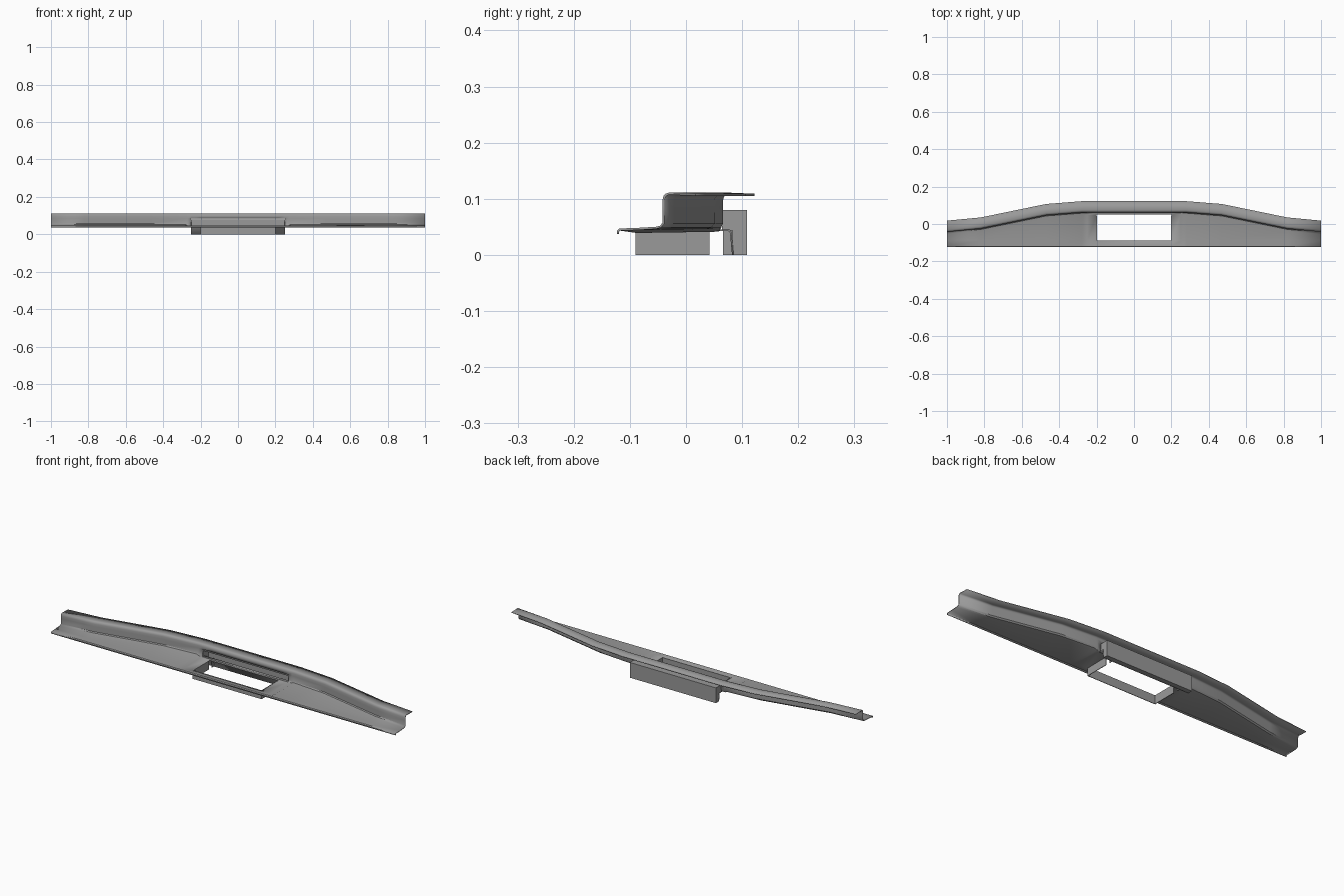
import bpy
import bmesh

if "Cube" in bpy.data.objects:
    bpy.data.objects.remove(bpy.data.objects["Cube"], do_unlink=True)

# one plain metal colour
steel = bpy.data.materials.new("grey_steel")
steel.use_nodes = True
colour = (0.32, 0.32, 0.32, 1)
steel.diffuse_color = colour
steel.node_tree.nodes["Principled BSDF"].inputs["Base Color"].default_value = colour


def finish(name, bm, thickness=0.0):
    mesh = bpy.data.meshes.new(name)
    bm.to_mesh(mesh)
    bm.free()
    mesh.materials.append(steel)
    obj = bpy.data.objects.new(name, mesh)
    bpy.context.collection.objects.link(obj)
    if thickness:
        mod = obj.modifiers.new("sheet", "SOLIDIFY")
        mod.thickness = thickness
        mod.offset = -1
    bpy.ops.object.select_all(action="DESELECT")
    obj.select_set(True)
    bpy.context.view_layer.objects.active = obj
    bpy.ops.object.shade_smooth_by_angle(angle=0.6)
    return obj


def sweep(bm, stations, section, keep=lambda x, j: True):
    """Skin a (y, z) section over the x stations."""
    rows = [[bm.verts.new((x, y, z)) for y, z in section(x)] for x in stations]
    for i in range(len(rows) - 1):
        mid = (stations[i] + stations[i + 1]) / 2
        for j in range(len(rows[0]) - 1):
            if keep(mid, j):
                bm.faces.new((rows[i][j], rows[i + 1][j],
                              rows[i + 1][j + 1], rows[i][j + 1]))
    loose = [v for v in bm.verts if not v.link_faces]
    bmesh.ops.delete(bm, geom=loose, context="VERTS")


def box(name, x0, x1, y0, y1, z0, z1):
    bm = bmesh.new()
    bmesh.ops.create_cube(bm, size=1)
    for v in bm.verts:
        v.co = ((x0 + x1) / 2 + v.co.x * (x1 - x0),
                (y0 + y1) / 2 + v.co.y * (y1 - y0),
                (z0 + z1) / 2 + v.co.z * (z1 - z0))
    return finish(name, bm)


# main rail: a stepped sheet whose upright follows a bent line
bend = [(0, 0.062), (0.28, 0.062), (0.47, 0.047), (0.82, -0.025), (1, -0.042)]


def upright(x):
    x = abs(x)
    for (a, ya), (b, yb) in zip(bend, bend[1:]):
        if x <= b:
            return ya + (yb - ya) * (x - a) / (b - a)
    return bend[-1][1]


def rail_section(x):
    w = upright(x)
    drop = 0.005 if abs(x) < 0.275 else 0
    flange = 0.050 - drop
    return [(-0.123, 0.037), (-0.123, 0.043), (-0.119, 0.047),
            (-0.088, 0.048 - drop), (w - 0.012, flange),
            (w - 0.004, 0.052 - drop), (w, 0.057), (w, 0.084), (w, 0.098),
            (w + 0.002, 0.105), (w + 0.006, 0.109), (w + 0.012, 0.111),
            (w + 0.06, 0.109)]


def rail_keep(x, j):
    tray_hole = abs(x) < 0.2 and j == 3
    wall_hole = abs(x) < 0.25 and j in (5, 6)
    return not (tray_hole or wall_hole)


half = [0.2, 0.25, 0.27, 0.28, 0.47, 0.82, 1]
bm = bmesh.new()
sweep(bm, [-x for x in reversed(half)] + half, rail_section, rail_keep)
finish("main_rail", bm, 0.004)

# open tray hanging below the hole
t = 0.003
box("tray_front", -0.2, 0.2, -0.09, -0.09 + t, 0, 0.045)
for side, s in (("left", 1), ("right", -1)):
    xs = sorted((s * 0.2, s * (0.2 - t)))
    box("tray_side_" + side, *xs, -0.09, 0.042, 0, 0.045)

# ledge passing through the upright and folding down behind it
bm = bmesh.new()
ledge = [(0.05, 0.045), (0.077, 0.045), (0.081, 0.041), (0.085, 0)]
sweep(bm, [-0.25, 0.25], lambda x: ledge)
finish("rear_ledge", bm, t)

# cover behind the upright
box("cover_back", -0.25, 0.25, 0.109 - t, 0.109, 0, 0.08)
box("cover_top", -0.25, 0.25, 0.062, 0.109, 0.08 - t, 0.08)
box("cover_bottom", -0.25, 0.25, 0.083, 0.109, 0, t)
for side, s in (("left", 1), ("right", -1)):
    xs = sorted((s * 0.25, s * (0.25 - t)))
    box("cover_end_upper_" + side, *xs, 0.064, 0.109, 0.043, 0.08)
    box("cover_end_lower_" + side, *xs, 0.083, 0.109, 0, 0.043)
    xs = sorted((s * 0.2, s * (0.2 - t)))
    box("cover_rib_" + side, *xs, 0.066, 0.084, 0, 0.045)
